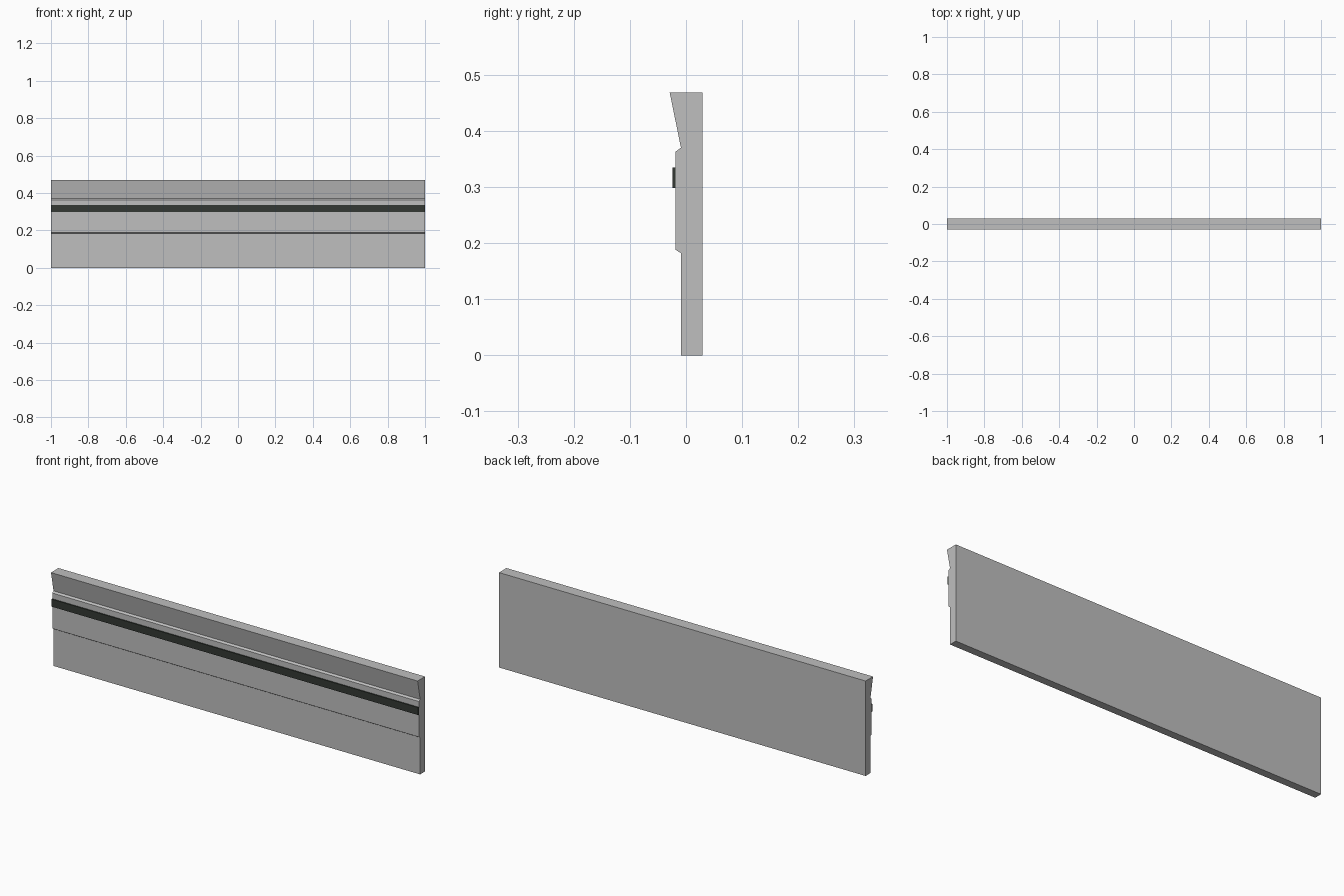
import bpy

cube = bpy.data.objects.get("Cube")
if cube:
    bpy.data.objects.remove(cube, do_unlink=True)

HALF_LENGTH = 1.0


def material(name, color):
    mat = bpy.data.materials.new(name)
    mat.use_nodes = True
    mat.diffuse_color = color
    mat.node_tree.nodes["Principled BSDF"].inputs["Base Color"].default_value = color
    return mat


def extrude_profile(name, profile, mat):
    """Sweep a closed (y, z) profile along the full length in x."""
    n = len(profile)
    verts = [(x, y, z) for x in (-HALF_LENGTH, HALF_LENGTH) for y, z in profile]
    faces = [tuple(reversed(range(n))), tuple(range(n, 2 * n))]
    faces += [(i, (i + 1) % n, (i + 1) % n + n, i + n) for i in range(n)]
    mesh = bpy.data.meshes.new(name)
    mesh.from_pydata(verts, [], faces)
    mesh.materials.append(mat)
    obj = bpy.data.objects.new(name, mesh)
    bpy.context.collection.objects.link(obj)
    return obj


grey = material("light grey", (0.52, 0.52, 0.52, 1))
dark = material("dark green grey", (0.033, 0.04, 0.033, 1))

# Wall panel: plain base, raised middle band, top flaring forward
BACK, FRONT, BAND, LIP, TOP = 0.029, -0.009, -0.0185, -0.029, 0.468
extrude_profile("wall_panel", [
    (BACK, 0), (BACK, TOP), (LIP, TOP), (FRONT, 0.370),
    (BAND, 0.363), (BAND, 0.188), (FRONT, 0.182), (FRONT, 0),
][::-1], grey)

# Dark trim strip along the middle band
STRIP_FRONT, STRIP_LOW, STRIP_HIGH = -0.024, 0.298, 0.335
extrude_profile("trim_strip", [
    (STRIP_FRONT, STRIP_LOW), (BAND, STRIP_LOW),
    (BAND, STRIP_HIGH), (STRIP_FRONT, STRIP_HIGH),
], dark)
